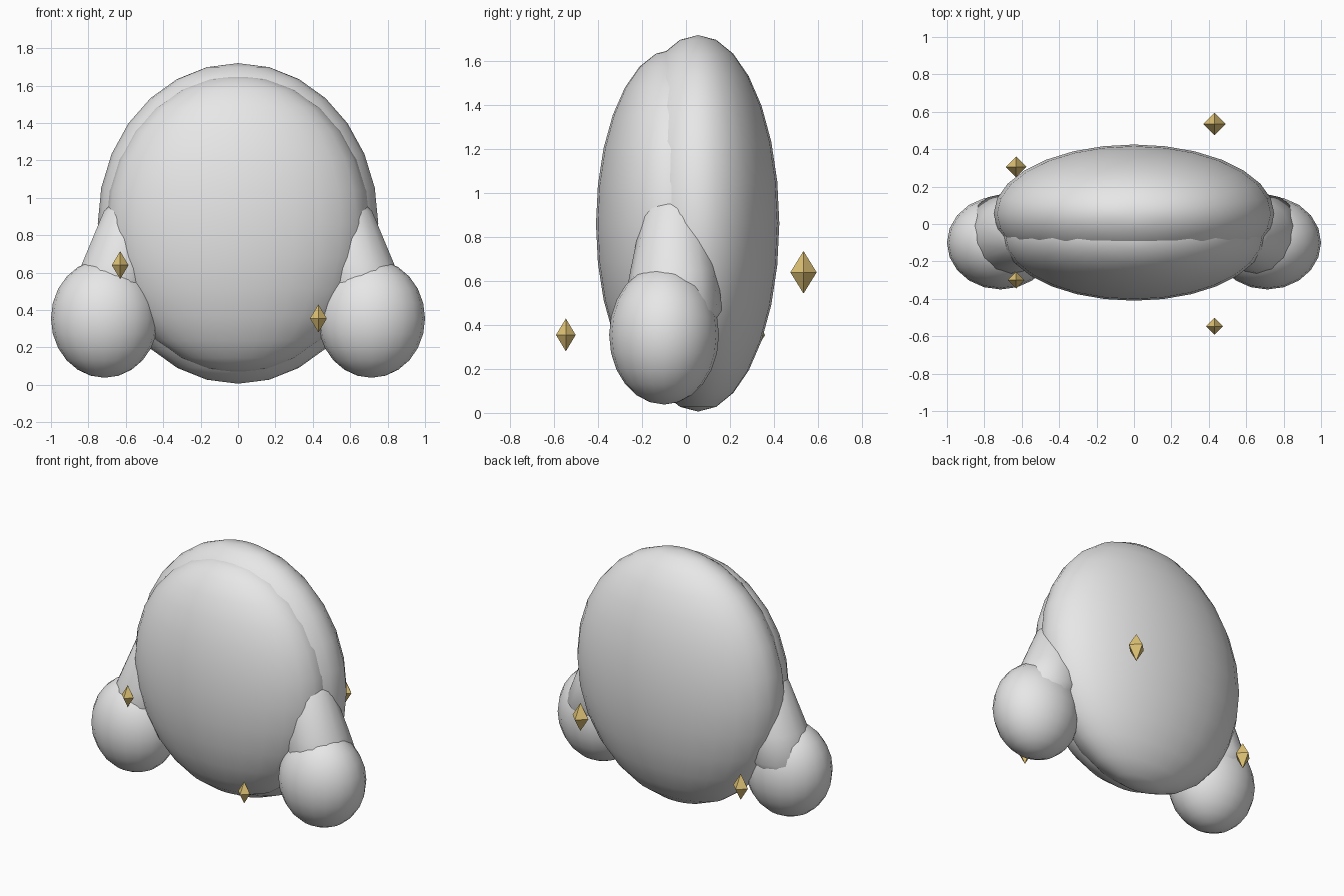
import bpy
import bmesh
from math import radians
from mathutils import Matrix, Vector

cube = bpy.data.objects.get("Cube")
if cube:
    bpy.data.objects.remove(cube, do_unlink=True)


def make_material(name, colour):
    mat = bpy.data.materials.new(name)
    mat.use_nodes = True
    mat.diffuse_color = colour
    mat.node_tree.nodes["Principled BSDF"].inputs["Base Color"].default_value = colour
    return mat


grey = make_material("pale grey", (0.8, 0.8, 0.8, 1))
gold = make_material("gold", (0.75, 0.55, 0.18, 1))


def finish(name, bm, mat, smooth):
    bmesh.ops.recalc_face_normals(bm, faces=bm.faces)
    mesh = bpy.data.meshes.new(name)
    bm.to_mesh(mesh)
    bm.free()
    mesh.materials.append(mat)
    for poly in mesh.polygons:
        poly.use_smooth = smooth
    obj = bpy.data.objects.new(name, mesh)
    bpy.context.collection.objects.link(obj)
    return obj


def ellipsoid(name, centre, radii, segments, rings):
    bm = bmesh.new()
    place = Matrix.Translation(centre) @ Matrix.Diagonal((*radii, 1))
    bmesh.ops.create_uvsphere(bm, u_segments=segments, v_segments=rings,
                              radius=1, matrix=place)
    return finish(name, bm, grey, True)


def limb(name, profile, sides=14):
    """Loft level rings through (x, y, z, radius) stations, capped at the ends."""
    bm = bmesh.new()
    loops = []
    for x, y, z, radius in profile:
        ring = bmesh.ops.create_circle(bm, segments=sides, radius=radius,
                                       matrix=Matrix.Translation((x, y, z)))
        loops.append(ring["verts"])
    for low, high in zip(loops, loops[1:]):
        for i in range(sides):
            j = (i + 1) % sides
            bm.faces.new((low[i], low[j], high[j], high[i]))
    bm.faces.new(loops[0])
    bm.faces.new(loops[-1])
    return finish(name, bm, grey, True)


def gem(name, centre, width, height):
    """Eight-sided crystal: a stretched octahedron."""
    bm = bmesh.new()
    c = Vector(centre)
    top, bottom = (bm.verts.new(c + Vector((0, 0, s * height))) for s in (1, -1))
    girdle = [bm.verts.new(c + Vector((x * width, y * width, 0)))
              for x, y in ((1, 0), (0, 1), (-1, 0), (0, -1))]
    for i in range(4):
        a, b = girdle[i], girdle[(i + 1) % 4]
        bm.faces.new((a, b, top))
        bm.faces.new((b, a, bottom))
    return finish(name, bm, gold, False)


# Body: a large rear shell with a slightly smaller one set into its front
ellipsoid("rear_body", (0, 0.055, 0.863), (0.75, 0.37, 0.857), 28, 14)
ellipsoid("front_body", (0, -0.06, 0.86), (0.705, 0.35, 0.795), 28, 14)

# Arms and round hands on both sides
for side, s in (("left", 1), ("right", -1)):
    limb(side + "_arm", [(s * 0.70, -0.08, 0.30, 0.14),
                         (s * 0.685, -0.06, 0.47, 0.225),
                         (s * 0.64, -0.055, 0.65, 0.198),
                         (s * 0.575, -0.05, 0.93, 0.145),
                         (s * 0.55, -0.05, 1.0, 0.09)])
    ellipsoid(side + "_hand", (s * 0.713, -0.1, 0.355), (0.287, 0.25, 0.317), 20, 12)

# Floating gems around the body
gem("front_right_gem", (-0.63, -0.30, 0.64), 0.045, 0.075)
gem("front_left_gem", (0.43, -0.547, 0.355), 0.045, 0.075)
gem("back_left_gem", (0.43, 0.535, 0.64), 0.06, 0.097)
gem("back_right_gem", (-0.63, 0.305, 0.355), 0.055, 0.09)
